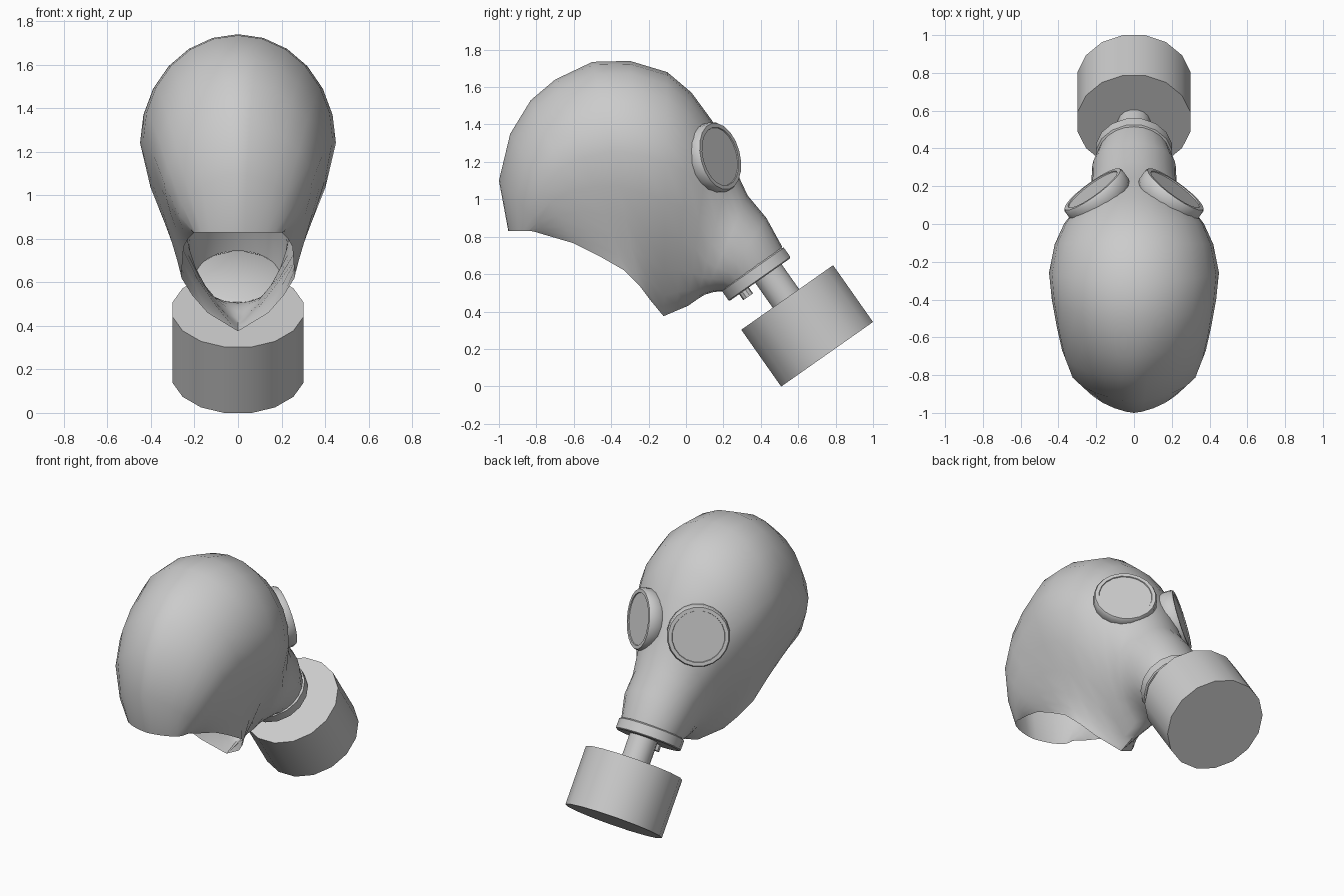
import bpy, bmesh, math
from mathutils import Vector, Matrix

if "Cube" in bpy.data.objects:
    bpy.data.objects.remove(bpy.data.objects["Cube"])


def finish(name, bm, angle=35):
    bmesh.ops.remove_doubles(bm, verts=bm.verts, dist=0.0005)
    bmesh.ops.recalc_face_normals(bm, faces=bm.faces)
    me = bpy.data.meshes.new(name)
    bm.to_mesh(me)
    bm.free()
    ob = bpy.data.objects.new(name, me)
    bpy.context.collection.objects.link(ob)
    bpy.ops.object.select_all(action='DESELECT')
    ob.select_set(True)
    bpy.context.view_layer.objects.active = ob
    bpy.ops.object.shade_smooth_by_angle(angle=math.radians(angle))
    return ob


def skin(bm, rows, wrap=False):
    for a, b in zip(rows, rows[1:]):
        n = len(a)
        for i in range(n if wrap else n - 1):
            j = (i + 1) % n
            bm.faces.new((a[i], a[j], b[j], b[i]))


def lathe(name, profile, sides, origin, axis):
    """Revolve (radius, height) points about an axis, flats facing sideways."""
    bm = bmesh.new()
    m = Matrix.Translation(origin) @ Vector(axis).to_track_quat('Z', 'Y').to_matrix().to_4x4()
    angs = [2 * math.pi * (i + 0.5) / sides for i in range(sides)]
    rows = [[bm.verts.new(m @ Vector((r * math.cos(a), r * math.sin(a), h))) for a in angs]
            for r, h in profile]
    skin(bm, rows, True)
    bm.faces.new(rows[0])
    bm.faces.new(rows[-1])
    return finish(name, bm)


# Hood sections: crown y, z; lower edge y, z; half width; lower half width;
# where the widest point lies along the section; fullness of the lower curve
sections = [
    (-0.95, 0.83, -0.82, 0.83, 0.205, 0.20, 0.80, 1.0),
    (-1.00, 1.10, -0.72, 0.80, 0.27, 0.23, 0.65, 1.0),
    (-0.94, 1.35, -0.60, 0.765, 0.34, 0.25, 0.50, 1.0),
    (-0.83, 1.53, -0.47, 0.70, 0.38, 0.255, 0.44, 1.1),
    (-0.70, 1.64, -0.33, 0.62, 0.408, 0.26, 0.41, 1.2),
    (-0.50, 1.735, -0.25, 0.54, 0.435, 0.21, 0.40, 1.1),
    (-0.30, 1.74, -0.19, 0.46, 0.45, 0.14, 0.39, 1.1),
    (-0.10, 1.68, -0.12, 0.375, 0.42, 0.0, 0.37, 0.92),
    (0.03, 1.57, -0.05, 0.405, 0.37, 0.0, 0.36, 0.82),
    (0.14, 1.42, 0.01, 0.43, 0.305, 0.0, 0.38, 0.72),
    (0.245, 1.20, 0.06, 0.465, 0.24, 0.0, 0.45, 0.62),
    (0.33, 1.02, 0.10, 0.49, 0.225, 0.0, 0.45, 0.55),
    (0.43, 0.90, 0.15, 0.505, 0.222, 0.0, 0.45, 0.5),
    (0.515, 0.745, 0.197, 0.508, 0.193, 0.0, 0.5, 0.5),
]


def half_section(w, q, sw, b, e, n=6):
    """Return (fraction along section, x) from the crown to the lower edge."""
    pts = []
    for i in range(n + 1):
        a = math.pi / 2 * i / n
        pts.append((sw * (1 - math.cos(a)), w * math.sin(a) ** e))
    for i in range(1, n + 1):
        t = math.sin(math.pi / 2 * i / n)
        pts.append((sw + (1 - sw) * t, q + (w - q) * max(0, 1 - t ** (1 + 0.5 / b)) ** b))
    return pts


# Hood, open at the neck; the back sections are more pointed
bm = bmesh.new()
rows = []
for py, pz, qy, qz, w, q, sw, b in sections:
    half = half_section(w, q, sw, b, 1 + max(0, -0.5 - py) * 0.8)
    full = [(s, -x) for s, x in reversed(half[1:])] + half
    rows.append([bm.verts.new((x, py + (qy - py) * s, pz + (qz - pz) * s)) for s, x in full])
skin(bm, rows)
finish("hood", bm, 60)

# Eyepieces: raised rim around a slightly recessed pane
rim = [(0.18, -0.085), (0.19, -0.065), (0.19, -0.015), (0.182, 0.0),
       (0.16, 0.0), (0.158, -0.006)]
for side, label in ((1, "right"), (-1, "left")):
    lathe("eyepiece_" + label, rim, 20, (side * 0.22, 0.184, 1.23), (side * 0.576, 0.79, 0.205))

# Valve ring, connecting neck, small outlet peg and filter canister
down = Vector((0, 0.575, -0.818))
across = Vector((0, 0.818, 0.575))
ring = Vector((0, 0.358, 0.625))
lathe("valve_ring", [(0.19, -0.01), (0.206, 0.0), (0.206, 0.06), (0.198, 0.066)], 16, ring, down)
lathe("filter_neck", [(0.088, 0.05), (0.088, 0.24)], 16, ring + across * 0.055, down)
lathe("outlet_peg", [(0.032, 0.05), (0.032, 0.105)], 10, ring - across * 0.105, down)
lathe("filter_canister", [(0.306, 0.0), (0.306, 0.371)], 16, (0, 0.541, 0.475), down)
